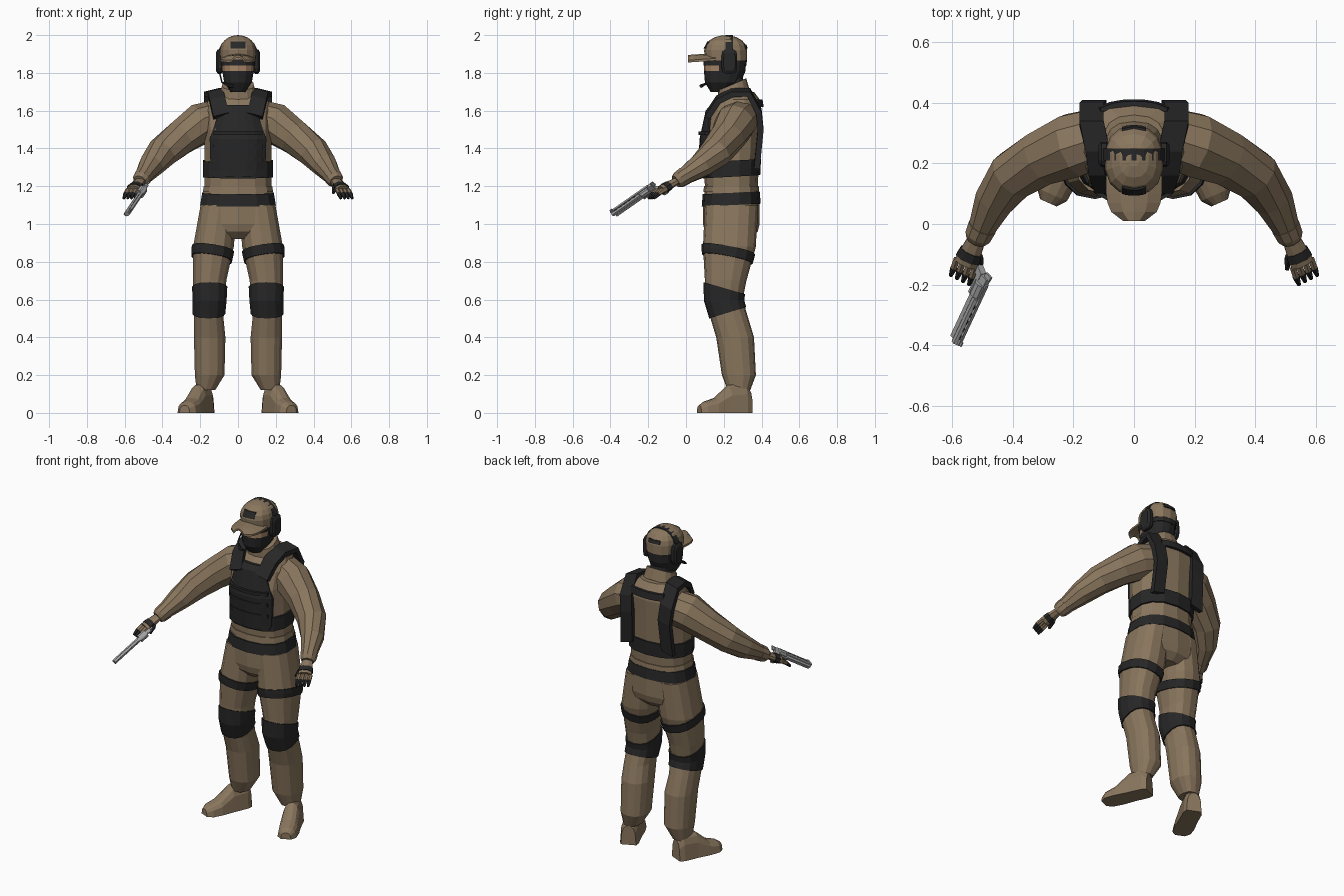
import bpy, bmesh, math
from mathutils import Vector, Matrix

cube = bpy.data.objects.get("Cube")
if cube:
    bpy.data.objects.remove(cube, do_unlink=True)

POWER = 2.4  # squareness of all body cross-sections


def material(name, red, green, blue):
    m = bpy.data.materials.new(name)
    m.use_nodes = True
    m.diffuse_color = (red, green, blue, 1)
    m.node_tree.nodes["Principled BSDF"].inputs["Base Color"].default_value = m.diffuse_color
    return m


TAN = material("tan cloth", red=.25, green=.18, blue=.11)
BLACK = material("black gear", red=.02, green=.02, blue=.02)
SKIN = material("skin", red=.36, green=.22, blue=.13)
METAL = material("grey metal", red=.4, green=.4, blue=.4)


def loft(name, rings, *mats, rule=None, side=1, matrix=Matrix()):
    """Skin a list of equal point rings and cap both ends."""
    bm = bmesh.new()
    rows = []
    for ring in rings:
        points = [matrix @ Vector(p) for p in ring]
        rows.append([bm.verts.new((p.x * side, p.y, p.z)) for p in points])
    for low, high in zip(rows, rows[1:]):
        for i in range(len(low)):
            bm.faces.new((low[i - 1], low[i], high[i], high[i - 1]))
    bm.faces.new(rows[0])
    bm.faces.new(rows[-1])
    bmesh.ops.recalc_face_normals(bm, faces=bm.faces)
    if rule:
        for face in bm.faces:
            face.material_index = rule(face.calc_center_median())
    mesh = bpy.data.meshes.new(name)
    bm.to_mesh(mesh)
    bm.free()
    for mat in mats:
        mesh.materials.append(mat)
    bpy.context.collection.objects.link(bpy.data.objects.new(name, mesh))


def pair(name, rings, mat):
    loft("left_" + name, rings, mat)
    loft("right_" + name, rings, mat, side=-1)


def rounded(count=14, turn=math.tau, power=POWER):
    """Points of a unit superellipse."""
    for i in range(count):
        angle = turn * (i + .5) / count
        c, s = math.cos(angle), math.sin(angle)
        yield math.copysign(abs(c) ** (2 / power), c), math.copysign(abs(s) ** (2 / power), s)


def level(height, width, depth, back=.24, out=0):
    """One body section: half width, half depth and centre."""
    return Vector((height, width, depth, back, out))


def sample(profile, z):
    for a, b in zip(profile, profile[1:]):
        if z <= b[0]:
            return a.lerp(b, max(0, (z - a[0]) / (b[0] - a[0])))
    return profile[-1]


def body(profile):
    return [[(out + c * width, back + s * depth, z) for c, s in rounded()]
            for z, width, depth, back, out in profile]


def wrap(profile, low, high, gap, lean=0, slope=0, pinch=0):
    """A band that follows a body profile."""
    rings = []
    for t in (0, .5, 1):
        z, width, depth, back, out = sample(profile, low + (high - low) * t)
        z = low + (high - low) * t
        ring = []
        for c, s in rounded():
            height = z + lean * c * width + (slope + pinch * (1 - 2 * t)) * s * depth
            section = sample(profile, height)
            ring.append((section[4] + c * (section[1] + gap), section[3] + s * (section[2] + gap), height))
        rings.append(ring)
    return rings


def panel(profile, rows, gap, face=-1):
    """A plate that follows the front or back of a body profile."""
    rings = []
    for z, half in rows:
        section = sample(profile, z)
        outer = []
        for k in range(-3, 4):
            x = half * k / 3
            bulge = (1 - abs(x / section[1]) ** POWER) ** (1 / POWER)
            outer.append((x, section[3] + face * (section[2] * bulge + gap), z))
        rings.append(outer + [(x, y - face * (gap + .01), z) for x, y, z in reversed(outer)])
    return rings


def tube(points, radii, sides=8, flat=1):
    points = [Vector(p) for p in points]
    rings = []
    for i, (p, r) in enumerate(zip(points, radii)):
        along = points[min(i + 1, len(points) - 1)] - points[max(i - 1, 0)]
        across = along.cross(Vector((0, 0, 1))).normalized()
        upward = across.cross(along.normalized()) * flat
        rings.append([p + r * (across * c + upward * s) for c, s in rounded(sides, power=2)])
    return rings


def box(start, end, half, low, high):
    return [[(x, -half, low), (x, half, low), (x, half, high), (x, -half, high)] for x in (start, end)]


# Shirt
TORSO = [level(height=1.08, width=.2, depth=.15), level(height=1.2, width=.18, depth=.14),
         level(height=1.4, width=.18, depth=.15), level(height=1.5, width=.18, depth=.155),
         level(height=1.6, width=.18, depth=.14, back=.26),
         level(height=1.66, width=.16, depth=.11, back=.28),
         level(height=1.7, width=.1, depth=.08, back=.28)]
loft("shirt", body(TORSO), TAN)
loft("shirt_hem", wrap(TORSO, low=1.17, high=1.2, gap=.005), TAN)

# Vest with webbing
loft("vest_front_plate", panel(TORSO, [(1.25, .13), (1.28, .145), (1.45, .15), (1.6, .1), (1.63, .1)], gap=.016), BLACK)
for row in range(3):
    z = 1.33 + .07 * row
    loft(f"vest_webbing_{row + 1}", panel(TORSO, [(z, .13), (z + .02, .13)], gap=.02), BLACK)
loft("vest_waistband", wrap(TORSO, low=1.25, high=1.335, gap=.01, slope=.06), BLACK)
loft("vest_back_yoke", panel(TORSO, [(1.62, .12), (1.66, .11)], gap=.015, face=1), BLACK)

# Shoulder straps run over the shoulder and down the back
STRAP = [Vector(p) for p in ((.09, .1, 1.58), (.11, .16, 1.67), (.12, .24, 1.71), (.14, .34, 1.71),
                             (.14, .4, 1.6), (.13, .41, 1.5), (.14, .39, 1.3))]
rings = []
for i, p in enumerate(STRAP):
    along = STRAP[min(i + 1, len(STRAP) - 1)] - STRAP[max(i - 1, 0)]
    inward = Vector((0, along.z, -along.y)).normalized() * .03
    half = Vector((.04, 0, -.01))
    rings.append([p - half, p + half, p + half + inward, p - half + inward])
pair("shoulder_strap", rings, BLACK)

# Neck and collar
loft("neck", body([level(height=1.66, width=.06, depth=.06, back=.27),
                   level(height=1.78, width=.06, depth=.06)]), BLACK)
COLLAR = [level(height=1.6, width=.12, depth=.1, back=.27), level(height=1.8, width=.07, depth=.07)]
loft("collar", wrap(COLLAR, low=1.67, high=1.74, gap=0, slope=.4), TAN)

# Hips and belt
loft("hips", body([level(height=.92, width=.09, depth=.1), level(height=.96, width=.18, depth=.14),
                   level(height=1, width=.21, depth=.15), level(height=1.11, width=.2, depth=.15)]), TAN)
loft("belt", wrap(TORSO, low=1.1, high=1.165, gap=.008, slope=.05), BLACK)

# Trouser legs with thigh straps and knee pads
LEG = [level(height=.12, width=.05, depth=.06, back=.28, out=.17),
       level(height=.2, width=.08, depth=.09, back=.28, out=.15),
       level(height=.4, width=.085, depth=.1, back=.26, out=.15),
       level(height=.5, width=.08, depth=.1, back=.23, out=.155),
       level(height=.6, width=.085, depth=.1, back=.2, out=.15),
       level(height=.7, width=.09, depth=.11, back=.21, out=.15),
       level(height=.88, width=.11, depth=.14, back=.23, out=.13),
       level(height=1.1, width=.1, depth=.14, out=.1)]
pair("trouser_leg", body(LEG), TAN)
pair("thigh_strap", wrap(LEG, low=.815, high=.865, gap=.008, lean=.17, slope=-.2), BLACK)
pair("knee_pad", wrap(LEG, low=.53, high=.66, gap=.007, pinch=.3), BLACK)

# Boots turned outwards, as half-round sections from heel to toe
FOOT = Matrix.Translation((.165, .335, 0)) @ Matrix.Rotation(math.radians(-66), 4, "Z")
SECTIONS = ((0, .045, .12), (.03, .055, .16), (.12, .055, .15), (.2, .06, .08), (.26, .055, .06), (.29, .03, .04))
pair("boot", [[FOOT @ Vector((reach, half * c, 0 if i in (0, 7) else high * s))
               for i, (c, s) in enumerate(rounded(8, turn=math.pi))]
              for reach, half, high in SECTIONS], BLACK if not TAN else TAN)

# Sleeves and cuffs
SLEEVE = [Vector(p) for p in ((.1, .29, 1.56), (.2, .26, 1.53), (.3, .22, 1.46),
                              (.4, .16, 1.38), (.46, .08, 1.31), (.51, -.03, 1.24))]
pair("sleeve", tube(SLEEVE, radii=(.1, .11, .095, .085, .068, .042), sides=10), TAN)
wrist = SLEEVE[-1]
forearm = (wrist - SLEEVE[-2]).normalized()
pair("cuff", tube([wrist - forearm * .03, wrist + forearm * .01, wrist + forearm * .03],
                  radii=(.05, .046, .035), sides=10), TAN)

# Gloves
knuckles = Vector((.555, -.13, 1.18))
pair("glove_palm", tube([wrist, wrist.lerp(knuckles, .5), knuckles], radii=(.028, .036, .042), flat=.6), TAN)
pair("glove_band", tube([wrist.lerp(knuckles, t) for t in (.6, .85)], radii=(.041, .045), flat=.62), BLACK)
for finger in range(4):
    root = knuckles + Vector((.02, .01, 0)) * (finger - 1.5)
    middle = root + Vector((.01, -.03, -.02))
    tip = root + Vector((.02, -.055, -.045))
    pair(f"finger_{finger + 1}", tube([root, middle], radii=(.012, .012), sides=6), TAN)
    pair(f"finger_tip_{finger + 1}", tube([middle, tip], radii=(.013, .007), sides=6), BLACK)
thumb = [wrist.lerp(knuckles, .4), Vector((.51, -.11, 1.19)), Vector((.505, -.15, 1.165))]
pair("thumb", tube(thumb[:2], radii=(.016, .013), sides=6), TAN)
pair("thumb_tip", tube(thumb[1:], radii=(.014, .008), sides=6), BLACK)

# Masked head: skin shows only in the eye opening
HEAD = [level(height=1.7, width=.04, depth=.045, back=.175), level(height=1.75, width=.075, depth=.095, back=.195),
        level(height=1.81, width=.085, depth=.11, back=.205), level(height=1.9, width=.09, depth=.11, back=.21)]
loft("masked_head", body(HEAD), BLACK, SKIN, rule=lambda p: int(1.81 < p.z < 1.9 and p.y < .2))
loft("glasses", wrap(HEAD, low=1.84, high=1.87, gap=.004), BLACK)

# Cap with patches and brim
CAP = [level(height=1.865, width=.095, depth=.112, back=.212)]
for step in range(5):
    angle = math.radians(step * 20)
    size = math.cos(angle)
    CAP.append(level(height=1.92 + .08 * math.sin(angle), width=.097 * size, depth=.114 * size, back=.21))
loft("cap", body(CAP), TAN)
loft("cap_front_patch", panel(CAP, [(1.93, .04), (1.965, .04)], gap=.005), BLACK)
loft("cap_back_patch", panel(CAP, [(1.93, .04), (1.95, .04)], gap=.005, face=1), BLACK)
rings = []
for step in range(6):
    t = step / 5
    half = .093 * math.sqrt(1 - .85 * t ** 4)
    arc = [(half * k / 2, .16 - .15 * t, 1.905 - .01 * t - .007 * k * k) for k in range(-2, 3)]
    rings.append(arc + [(x, y, z - .012) for x, y, z in reversed(arc)])
loft("cap_brim", rings, TAN)

# Headset
rings = []
for step in range(11):
    angle = math.pi * step / 10
    rings.append([(r * math.cos(angle), y, 1.89 + (r + .003) * math.sin(angle))
                  for r, y in ((.107, .21), (.107, .25), (.09, .25), (.09, .21))])
loft("headset_band", rings, BLACK)
pair("ear_cup", [[(x, .23 + .042 * c * size, 1.86 + .066 * s * size) for c, s in rounded(12, power=4)]
                 for x, size in ((.08, .85), (.09, 1), (.107, 1), (.117, .75))], BLACK)
loft("microphone", tube([(-.1, .2, 1.81), (-.085, .12, 1.75), (-.04, .08, 1.73), (-.02, .08, 1.73)],
                        radii=(.004, .004, .01, .008), sides=6), BLACK)

# Revolver in its own frame: x along the barrel, z towards the sights
forward = Vector((-.1, -.215, -.15)).normalized()
across = Vector((.6, .1, .7)).cross(forward).normalized()
GUN = Matrix((forward, across, forward.cross(across))).transposed().to_4x4()
GUN.translation = (-.495, -.18, 1.195)


def gun_part(name, rings, mat=METAL):
    loft("revolver_" + name, rings, mat, matrix=GUN)


gun_part("barrel", tube([(.07, 0, .005), (.27, 0, .005)], radii=(.015, .015)))
gun_part("underlug", box(start=.07, end=.26, half=.01, low=-.02, high=0))
gun_part("rib", box(start=.01, end=.268, half=.006, low=.015, high=.026))
for slot in range(5):
    start = .1 + .032 * slot
    gun_part(f"vent_{slot + 1}", box(start, start + .018, half=.007, low=.017, high=.022), BLACK)
gun_part("drum", tube([(.02, 0, 0), (.07, 0, 0)], radii=(.024, .024), sides=10))
gun_part("frame", box(start=-.01, end=.08, half=.01, low=-.03, high=.02))
gun_part("front_sight", box(start=.25, end=.266, half=.003, low=.026, high=.034))
gun_part("hammer", box(start=-.026, end=-.008, half=.004, low=0, high=.027))
gun_part("grip", [[(x + dx, y, z) for dx, y in ((0, -.012), (0, .012), (.026, .012), (.026, -.012))]
                  for x, z in ((-.012, -.01), (-.026, -.04), (-.044, -.085))])
gun_part("trigger_guard", tube([(.045, 0, -.03), (.035, 0, -.05), (0, 0, -.04)], radii=(.004, .004, .004), sides=6))
